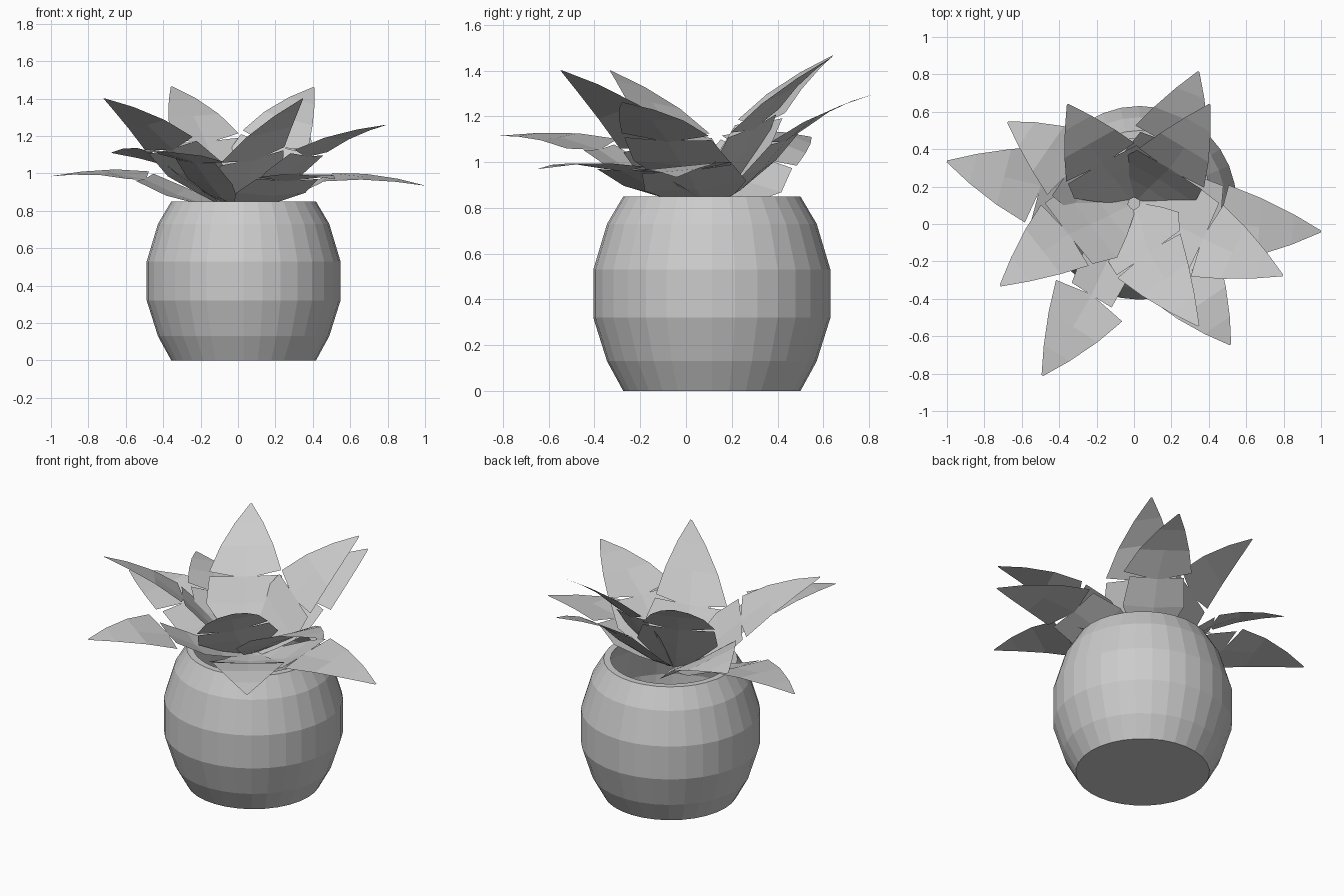
import bpy, bmesh
from math import cos, sin, pi
from mathutils import Vector

cube = bpy.data.objects.get("Cube")
if cube:
    bpy.data.objects.remove(cube, do_unlink=True)


def make_material(name, value):
    mat = bpy.data.materials.new(name)
    mat.use_nodes = True
    colour = (value, value, value, 1)
    mat.diffuse_color = colour
    mat.node_tree.nodes["Principled BSDF"].inputs["Base Color"].default_value = colour
    return mat


grey = make_material("light grey", 0.6)


def finish(name, bm):
    mesh = bpy.data.meshes.new(name)
    bm.to_mesh(mesh)
    bm.free()
    mesh.materials.append(grey)
    obj = bpy.data.objects.new(name, mesh)
    bpy.context.collection.objects.link(obj)
    return obj


# Hollow faceted pot, turned from an outer and an inner profile
def make_pot(centre, sides=32):
    outer = [(0.387, 0), (0.458, 0.13), (0.518, 0.32),
             (0.518, 0.53), (0.458, 0.73), (0.387, 0.85)]
    inner = [(r - 0.04, max(z, 0.05)) for r, z in reversed(outer)]
    bm = bmesh.new()
    rings = []
    for r, z in outer + inner:
        rings.append([bm.verts.new((centre.x + r * cos(2 * pi * i / sides),
                                    centre.y + r * sin(2 * pi * i / sides), z))
                      for i in range(sides)])
    for low, high in zip(rings, rings[1:]):
        for i in range(sides):
            j = (i + 1) % sides
            bm.faces.new((low[i], low[j], high[j], high[i]))
    bm.faces.new(rings[0][::-1])
    bm.faces.new(rings[-1])
    finish("pot", bm)


# Strip of three-point rows: left edge, midrib, right edge
def add_strip(bm, rows, side):
    previous = None
    for centre, width, midrib in rows:
        row = [bm.verts.new(centre + side * width),
               bm.verts.new(centre + midrib),
               bm.verts.new(centre - side * width)]
        if previous:
            for i in range(2):
                bm.faces.new((previous[i], previous[i + 1], row[i + 1], row[i]))
        previous = row


# Leaf: a broad rounded fan rising from the root, then a pointed head
def make_leaf(name, root, middle, tip, tilt, spread, sag):
    axis = tip - middle
    side = Vector((-axis.y, axis.x, 0)).normalized()
    side = (side + Vector((0, 0, tilt))).normalized()
    up = axis.cross(side).normalized()
    flat = Vector((0, 0, 0))
    drop = Vector((0, 0, -sag))
    notch = (root - middle).normalized() * 0.04
    bm = bmesh.new()
    fan = [(root, 0.05, flat),
           (root.lerp(middle, 0.3) + drop, 0.15 * spread, up * -0.015),
           (root.lerp(middle, 0.6) + drop, 0.235 * spread, up * -0.015),
           (root.lerp(middle, 0.94), 0.21 * spread, up * -0.01)]
    head = [(middle, 0.21, notch - up * 0.01),
            (middle.lerp(tip, 0.35) + up * 0.018, 0.155, flat),
            (middle.lerp(tip, 0.7) + up * 0.015, 0.082, flat),
            (tip, 0.005, flat)]
    add_strip(bm, fan, side)
    add_strip(bm, head, side)
    finish(name, bm)


make_pot(Vector((0.03, 0.113, 0)))

# Each leaf: head centre, tip, sideways tilt, fan spread
upper_leaves = [
    ((0.2, 0.3, 1.18), (0.405, 0.64, 1.46), 0.25, 1),
    ((-0.18, 0.33, 1.2), (-0.355, 0.64, 1.465), -0.07, 1),
    ((-0.37, -0.06, 1.16), (-0.715, -0.33, 1.4), 0.17, 1),
    ((0.08, -0.17, 1.1), (0.345, -0.545, 1.4), 0.2, 1),
    ((0.39, -0.09, 1.12), (0.795, -0.275, 1.26), -0.03, 1),
]
lower_leaves = [
    ((0.2, 0.45, 1.12), (0.345, 0.815, 1.295), 0.15, 0.8),
    ((-0.35, 0.32, 1.05), (-0.675, 0.545, 1.11), 0.33, 0.95),
    ((-0.53, 0.21, 0.99), (-1, 0.335, 0.985), -0.1, 0.9),
    ((-0.24, -0.41, 1.08), (-0.49, -0.81, 1.115), -0.1, 0.6),
    ((0.28, -0.3, 0.98), (0.515, -0.645, 0.97), 0, 0.95),
    ((0.49, 0, 0.98), (1, -0.04, 0.935), 0.1, 0.95),
]
for tier, leaves, sag in (("upper", upper_leaves, 0), ("lower", lower_leaves, 0.02)):
    for i, (middle, tip, tilt, spread) in enumerate(leaves):
        middle, tip = Vector(middle), Vector(tip)
        # Roots sit in a small ring around the plant's heart
        heart = Vector((0, 0.11, 0.82))
        out = middle - heart
        out.z = 0
        make_leaf(f"{tier}_leaf_{i + 1}", heart + out.normalized() * 0.03,
                  middle, tip, tilt, spread, sag)
